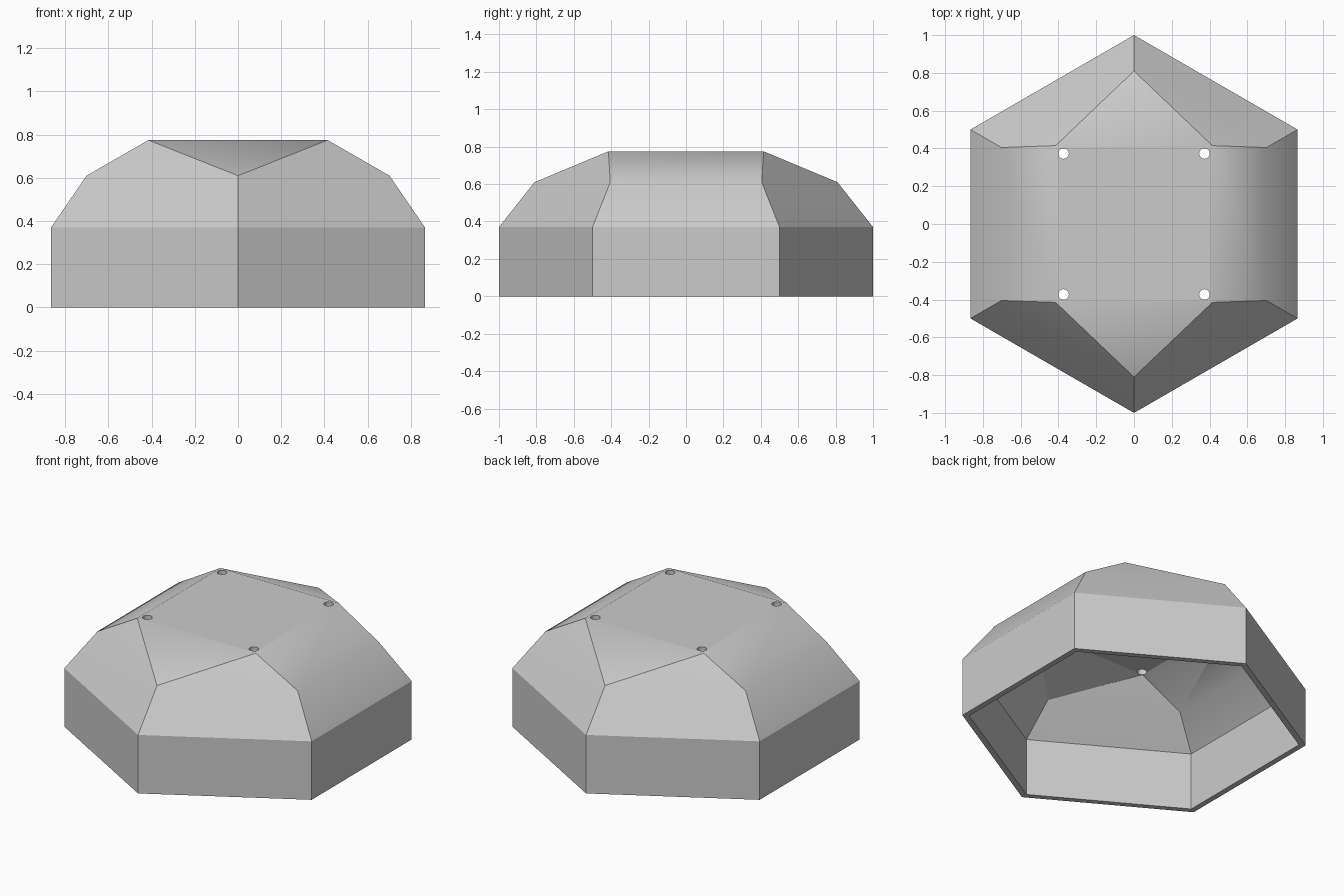
import bpy, bmesh
from math import cos, sin, radians
from mathutils import Matrix

cube = bpy.data.objects.get("Cube")
if cube:
    bpy.data.objects.remove(cube)

grey = bpy.data.materials.new("light_grey")
grey.use_nodes = True
colour = (0.6, 0.6, 0.6, 1)
grey.diffuse_color = colour
grey.node_tree.nodes["Principled BSDF"].inputs["Base Color"].default_value = colour


def make_object(name, bm):
    bmesh.ops.recalc_face_normals(bm, faces=bm.faces)
    mesh = bpy.data.meshes.new(name)
    bm.to_mesh(mesh)
    bm.free()
    mesh.materials.append(grey)
    obj = bpy.data.objects.new(name, mesh)
    bpy.context.collection.objects.link(obj)
    return obj


def hexagon(bm, radius, z):
    angles = [radians(30 + 60 * k) for k in range(6)]
    return [bm.verts.new((radius * cos(a), radius * sin(a), z)) for a in angles]


def bridge(bm, low, high):
    for i in range(len(low)):
        j = (i + 1) % len(low)
        bm.faces.new((low[i], low[j], high[j], high[i]))


def skin(bm, rings, half, top):
    """Six-sided wall and slope closed by a square roof; returns the base ring."""
    loops = [hexagon(bm, r, z) for r, z in rings]
    for low, high in zip(loops, loops[1:]):
        bridge(bm, low, high)
    square = [bm.verts.new((x * half, y * half, top))
              for x, y in ((1, 1), (-1, 1), (-1, -1), (1, -1))]
    bm.faces.new(square)
    r, s = loops[-1], square
    # Each half: corner triangle, end gable, corner triangle, long side
    for k, a, b, c in ((0, 0, 1, 2), (3, 2, 3, 0)):
        r0, r1, r2, r3 = (r[(k + n) % 6] for n in range(4))
        bm.faces.new((r0, r1, s[a]))
        bm.faces.new((r1, s[b], s[a]))
        bm.faces.new((r1, r2, s[b]))
        bm.faces.new((r2, r3, s[c], s[b]))
    return loops[0]


# Hollow shell: outer skin, inner skin and the flat rim joining them
bm = bmesh.new()
outer = skin(bm, [(1.0, 0), (1.0, 0.37), (0.81, 0.61)], 0.415, 0.775)
inner = skin(bm, [(0.96, 0), (0.96, 0.364), (0.77, 0.54)], 0.395, 0.69)
bridge(bm, outer, inner)
shell = make_object("shell", bm)

# Four screw holes through the roof corners
bm = bmesh.new()
for x in (-0.373, 0.373):
    for y in (-0.373, 0.373):
        bmesh.ops.create_cone(bm, cap_ends=True, segments=16, radius1=0.028,
                              radius2=0.028, depth=0.4,
                              matrix=Matrix.Translation((x, y, 0.75)))
cutter = make_object("hole_cutter", bm)
cutter.hide_render = True

cut = shell.modifiers.new("holes", 'BOOLEAN')
cut.operation = 'DIFFERENCE'
cut.solver = 'EXACT'
cut.object = cutter
bpy.ops.object.select_all(action='DESELECT')
bpy.context.view_layer.objects.active = shell
shell.select_set(True)
bpy.ops.object.modifier_apply(modifier=cut.name)
bpy.data.objects.remove(cutter)

bpy.ops.object.shade_smooth_by_angle(angle=radians(32))
